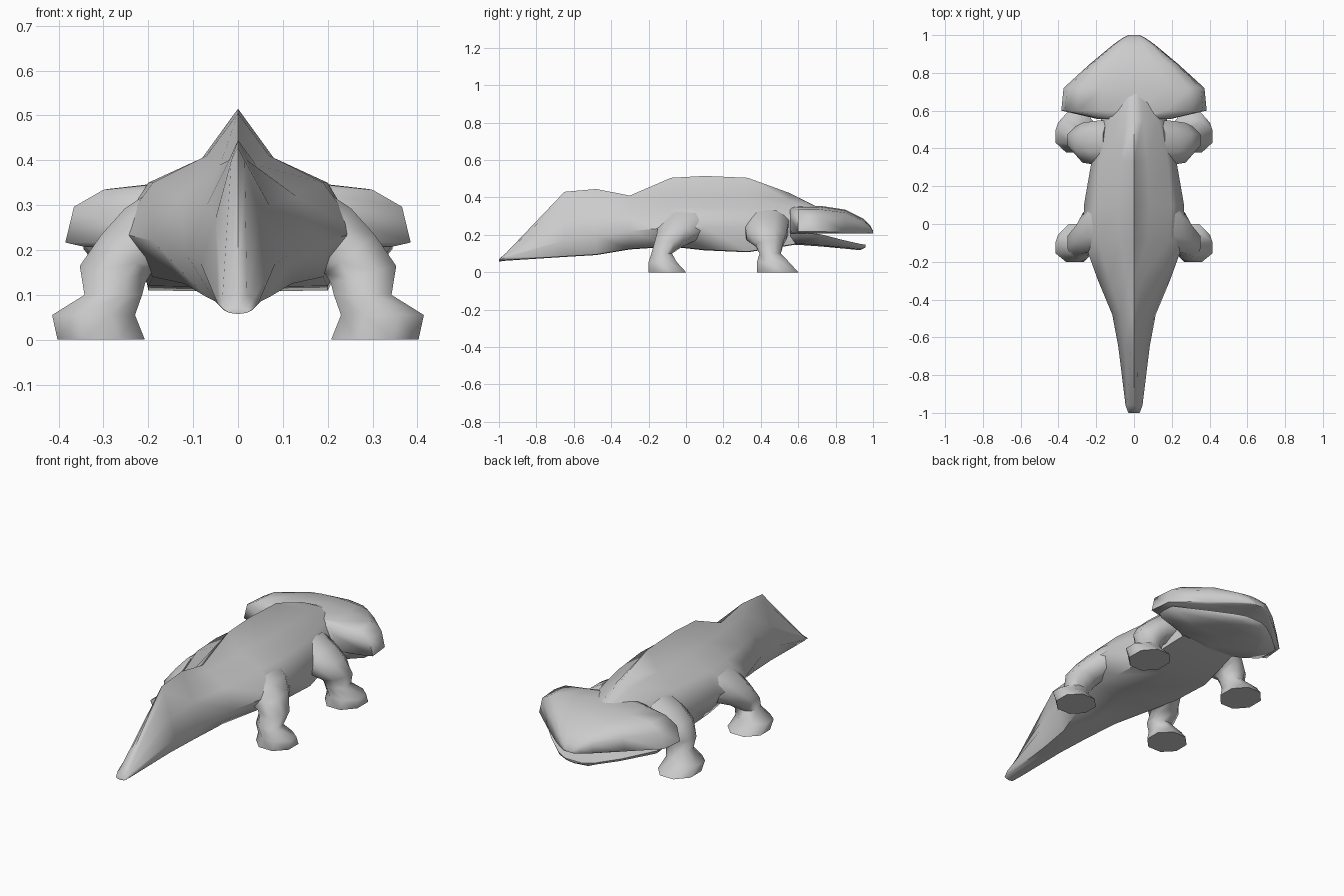
import bpy, bmesh, math
from mathutils import Vector

hide = bpy.data.materials.new("grey_hide")
hide.diffuse_color = (0.6, 0.6, 0.6, 1)


def loft(name, rings, angle=75):
    """Skin closed rings of equal length and cap both ends."""
    bm = bmesh.new()
    loops = [[bm.verts.new(p) for p in ring] for ring in rings]
    n = len(loops[0])
    for a, b in zip(loops, loops[1:]):
        for i in range(n):
            j = (i + 1) % n
            bm.faces.new((a[i], a[j], b[j], b[i]))
    bm.faces.new(loops[0][::-1])
    bm.faces.new(loops[-1])
    bmesh.ops.recalc_face_normals(bm, faces=bm.faces)
    mesh = bpy.data.meshes.new(name)
    bm.to_mesh(mesh)
    bm.free()
    mesh.materials.append(hide)
    ob = bpy.data.objects.new(name, mesh)
    bpy.context.collection.objects.link(ob)
    bpy.ops.object.select_all(action='DESELECT')
    ob.select_set(True)
    bpy.context.view_layer.objects.active = ob
    bpy.ops.object.shade_smooth_by_angle(angle=math.radians(angle))
    return ob


def mirrored(y, half):
    """Ring at y from a right-hand half profile running top to bottom."""
    left = [(-x, z) for x, z in half[-2:0:-1]]
    return [Vector((x, y, z)) for x, z in half + left]


# Body and tail: y, ridge z, ridge base x z, shoulder x z, flank x z, belly x z
body = [
    (-1.0, .07, .01, .07, .02, .068, .03, .066, .02, .06),
    (-.96, .105, .02, .10, .035, .09, .045, .08, .03, .065),
    (-.65, .43, .015, .40, .05, .27, .083, .17, .05, .085),
    (-.48, .445, .02, .40, .07, .30, .115, .19, .07, .095),
    (-.30, .41, .04, .39, .13, .32, .19, .22, .12, .125),
    (-.08, .505, .07, .41, .19, .35, .27, .24, .19, .14),
    (.10, .515, .08, .405, .20, .35, .265, .24, .20, .12),
    (.33, .505, .07, .405, .18, .345, .225, .24, .20, .11),
    (.55, .425, .045, .385, .13, .345, .175, .25, .17, .145),
    (.70, .35, .03, .345, .09, .33, .15, .25, .14, .17),
]
loft("body_and_tail", [
    mirrored(y, [(0, t), (a, b), (c, d), (e, f), (g, h), (0, h - .003)])
    for y, t, a, b, c, d, e, f, g, h in body], 60)

# Broad wedge-shaped upper head, tapering back into the neck: y, half width, top z
head = [(.555, .19, .35), (.60, .385, .353), (.72, .373, .355),
        (.85, .23, .335), (.95, .11, .285), (.985, .06, .25), (1.0, .03, .222)]
LIP = .208
loft("upper_head", [
    mirrored(y, [(0, t), (w * .45, t - .005)] +
             [(w * k, LIP + (t - LIP) * m) for k, m in ((.78, .87), (.95, .61), (1, .06))] +
             [(w * .9, LIP), (0, LIP)])
    for y, w, t in head])

# Lower jaw, slightly open, tapering back into the throat: y, half width, top z, bottom z
jaw = [(.56, .18, .212, .15), (.61, .345, .212, .148), (.72, .345, .203, .14),
       (.85, .21, .17, .128), (.93, .11, .152, .12), (.96, .05, .147, .135)]
loft("lower_jaw", [
    mirrored(y, [(0, t), (w, t), (w * .95, t * .65 + b * .35), (w * .62, b + .004), (0, b - .002)])
    for y, w, t, b in jaw])

# Legs: ring centre x y z, radii across and along y, downward angle of the limb
legs = {
    "rear_leg": [(.15, .00, .26, .085, .15, 25), (.20, -.015, .225, .085, .135, 38),
                 (.25, -.05, .19, .07, .105, 52), (.28, -.095, .145, .075, .075, 75),
                 (.278, -.13, .10, .064, .055, 90), (.322, -.125, .055, .092, .075, 90),
                 (.305, -.10, 0, .097, .10, 90)],
    "front_leg": [(.13, .43, .26, .08, .12, 25), (.19, .43, .225, .08, .115, 38),
                  (.25, .43, .19, .07, .105, 52), (.28, .445, .145, .075, .072, 75),
                  (.278, .45, .10, .064, .057, 90), (.322, .465, .055, .092, .085, 90),
                  (.305, .49, 0, .097, .11, 90)],
}
for name, path in legs.items():
    for side, s in (("right", 1), ("left", -1)):
        rings = []
        for x, y, z, rx, ry, tilt in path:
            t = math.radians(tilt)
            ring = []
            for i in range(8):
                a = (i + .5) * math.pi / 4
                c, d = rx * math.cos(a) / .92, ry * math.sin(a) / .92
                ring.append(Vector((s * (x + c * math.sin(t)), y + d, z + c * math.cos(t))))
            rings.append(ring)
        loft(f"{side}_{name}", rings)
